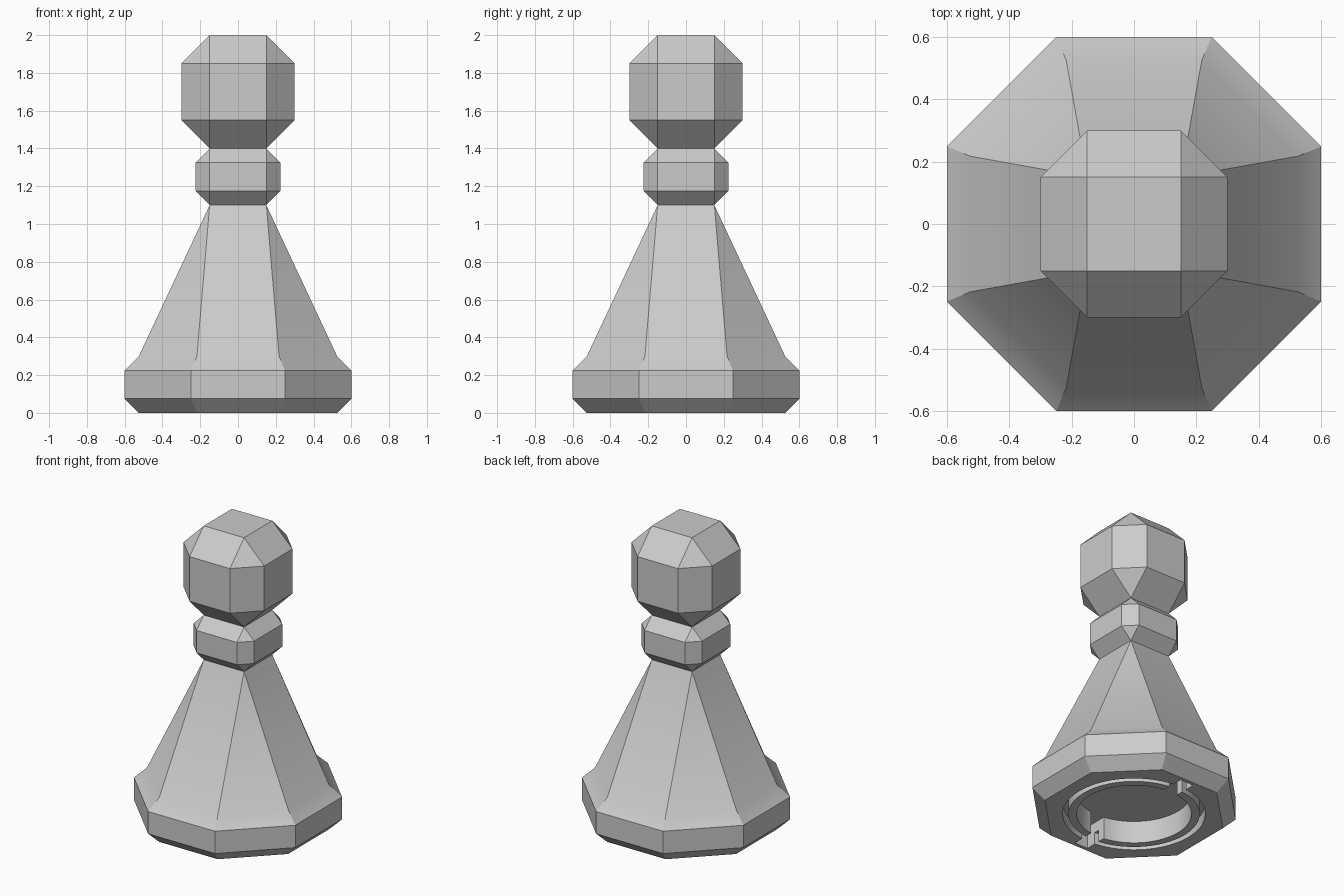
import bpy
import bmesh
import math
from mathutils import Matrix, Vector

cube = bpy.data.objects.get("Cube")
if cube:
    bpy.data.objects.remove(cube, do_unlink=True)

gray = bpy.data.materials.new("light_gray")
gray.use_nodes = True
gray.diffuse_color = (0.6, 0.6, 0.6, 1)
gray.node_tree.nodes["Principled BSDF"].inputs["Base Color"].default_value = (0.6, 0.6, 0.6, 1)


def add_object(name, bm):
    bmesh.ops.recalc_face_normals(bm, faces=bm.faces)
    mesh = bpy.data.meshes.new(name)
    bm.to_mesh(mesh)
    bm.free()
    obj = bpy.data.objects.new(name, mesh)
    bpy.context.collection.objects.link(obj)
    mesh.materials.append(gray)
    return obj


def loft(name, sections):
    """Stack eight-sided sections (z, half width, half side); a side equal to the width gives a square."""
    bm = bmesh.new()
    rings = []
    for z, h, c in sections:
        outline = [(h, c), (c, h), (-c, h), (-h, c), (-h, -c), (-c, -h), (c, -h), (h, -c)]
        rings.append([bm.verts.new((x, y, z)) for x, y in outline])
    for low, high in zip(rings, rings[1:]):
        for i in range(8):
            j = (i + 1) % 8
            bm.faces.new((low[i], low[j], high[j], high[i]))
    bm.faces.new(rings[0][::-1])
    bm.faces.new(rings[-1])
    bmesh.ops.remove_doubles(bm, verts=bm.verts, dist=0.0001)
    return add_object(name, bm)


def activate(obj):
    bpy.ops.object.select_all(action='DESELECT')
    obj.select_set(True)
    bpy.context.view_layer.objects.active = obj


def cut(target, cutter):
    cutter.hide_render = True
    activate(target)
    mod = target.modifiers.new("cut", 'BOOLEAN')
    mod.operation = 'DIFFERENCE'
    mod.solver = 'EXACT'
    mod.object = cutter
    bpy.ops.object.modifier_apply(modifier=mod.name)
    bpy.data.objects.remove(cutter, do_unlink=True)


# Stacked body parts
NECK = 0.15
k = math.tan(math.pi / 8)
body = loft("base_and_body", [
    (0, 0.525, 0.525 * k), (0.075, 0.6, 0.6 * k), (0.225, 0.6, 0.6 * k),
    (0.3, 0.525, 0.525 * k), (1.1, NECK, NECK)])
collar = loft("collar", [
    (1.1, NECK, NECK), (1.175, 0.225, NECK), (1.325, 0.225, NECK), (1.4, NECK, NECK)])
head = loft("head", [
    (1.4, NECK, NECK), (1.55, 0.3, NECK), (1.85, 0.3, NECK), (2, NECK, NECK)])

# Round socket in the underside
DEPTH = 0.15
bm = bmesh.new()
bmesh.ops.create_cone(bm, cap_ends=True, segments=64, radius1=0.35, radius2=0.35,
                      depth=2 * DEPTH)
cut(body, add_object("socket_cutter", bm))

# Two opposite key slots
bm = bmesh.new()
bmesh.ops.create_cube(bm, size=1, matrix=Matrix.Diagonal((0.1, 1, 2 * DEPTH, 1)))
cut(body, add_object("slot_cutter", bm))

# Thin ring groove around the socket
bm = bmesh.new()
corners = [(0.4, -0.05), (0.435, -0.05), (0.435, 0.08), (0.4, 0.08)]
verts = [bm.verts.new((r, 0, z)) for r, z in corners]
edges = [bm.edges.new((verts[i], verts[(i + 1) % 4])) for i in range(4)]
bmesh.ops.spin(bm, geom=verts + edges, cent=Vector(), axis=Vector((0, 0, 1)),
               angle=2 * math.pi, steps=64, use_merge=True)
bmesh.ops.remove_doubles(bm, verts=bm.verts, dist=0.0001)
cut(body, add_object("groove_cutter", bm))

# Shading
for obj in (body, collar, head):
    activate(obj)
    bpy.ops.object.shade_smooth_by_angle(angle=math.radians(30))
